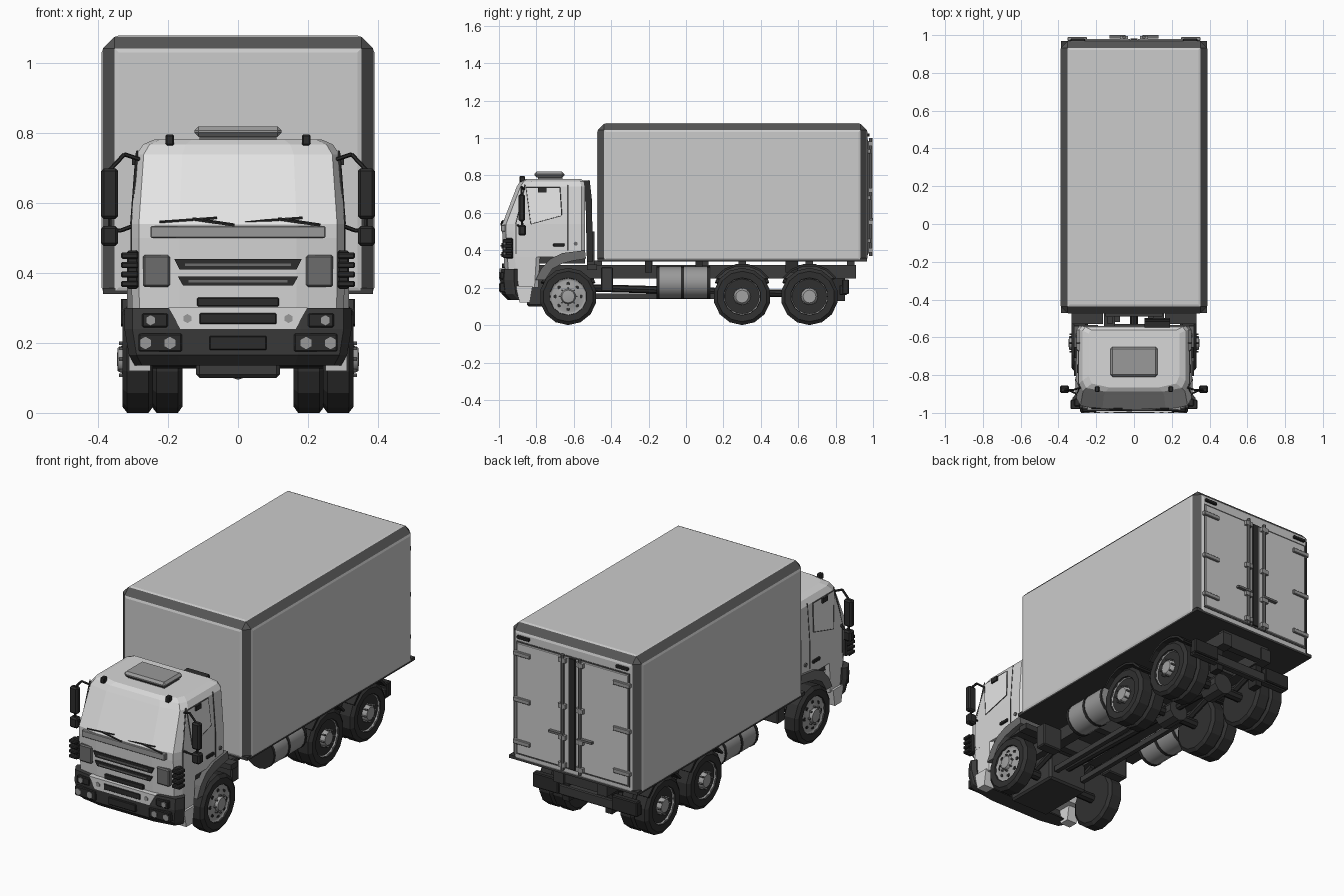
import bpy, bmesh, math
from mathutils import Vector, Matrix

if "Cube" in bpy.data.objects:
    bpy.data.objects.remove(bpy.data.objects["Cube"])


def material(name, r, g=None, b=None):
    m = bpy.data.materials.new(name)
    m.diffuse_color = (r, g if g is not None else r, b if b is not None else r, 1)
    m.use_nodes = True
    m.node_tree.nodes["Principled BSDF"].inputs["Base Color"].default_value = m.diffuse_color
    return m


WHITE = material("cab_white", 0.68)
PANEL = material("cargo_light_grey", 0.6)
GLASS = material("pale_glass", 0.78)
FRAME = material("frame_dark_grey", 0.09)
BLACK = material("trim_black", 0.025)
TYRE = material("tyre_black", 0.03)
CHASSIS = material("chassis_charcoal", 0.045)
MID = material("mid_grey", 0.15)
HATCH = material("soft_grey", 0.32)
METAL = material("rim_metal", 0.36)


# ---------- helpers ----------
def finish(name, bm, mats, mirror=False, smooth=False):
    bmesh.ops.recalc_face_normals(bm, faces=bm.faces)
    if mirror:  # copy to the other side of x = 0
        d = bmesh.ops.duplicate(bm, geom=bm.verts[:] + bm.edges[:] + bm.faces[:])["geom"]
        for v in [g for g in d if isinstance(g, bmesh.types.BMVert)]:
            v.co.x = -v.co.x
        bmesh.ops.reverse_faces(bm, faces=[g for g in d if isinstance(g, bmesh.types.BMFace)])
    me = bpy.data.meshes.new(name)
    bm.to_mesh(me)
    bm.free()
    for m in (mats if isinstance(mats, list) else [mats]):
        me.materials.append(m)
    if smooth:
        me.polygons.foreach_set("use_smooth", [True] * len(me.polygons))
        me.set_sharp_from_angle(angle=math.radians(35))
    ob = bpy.data.objects.new(name, me)
    bpy.context.collection.objects.link(ob)
    return ob


def box(name, x, y, z, mat, bevel=0.0, mirror=False):
    bm = bmesh.new()
    bmesh.ops.create_cube(bm, size=1)
    for v in bm.verts:
        v.co = [a[0] + (a[1] - a[0]) * (c + 0.5) for a, c in zip((x, y, z), v.co)]
    if bevel:
        bmesh.ops.bevel(bm, geom=bm.edges[:], offset=bevel, segments=1, affect='EDGES')
    return finish(name, bm, mat, mirror)


def prism(name, axis, pts, a, b, mat, mirror=False):
    """Extrude a 2D outline along x (points y,z) or y (points x,z)."""
    bm = bmesh.new()
    put = (lambda p, t: (t, p[0], p[1])) if axis == 'x' else (lambda p, t: (p[0], t, p[1]))
    A, B = [[bm.verts.new(put(p, t)) for p in pts] for t in (a, b)]
    bm.faces.new(A)
    bm.faces.new(B)
    for i in range(len(pts)):
        j = (i + 1) % len(pts)
        bm.faces.new((A[i], A[j], B[j], B[i]))
    return finish(name, bm, mat, mirror)


def rod(name, pts, r, mat, segs=6, mirror=False):
    """Straight cylinders joining a run of points."""
    bm = bmesh.new()
    for p, q in zip(pts, pts[1:]):
        p, q = Vector(p), Vector(q)
        rot = (q - p).to_track_quat('Z', 'Y').to_matrix().to_4x4()
        bmesh.ops.create_cone(bm, cap_ends=True, segments=segs, radius1=r, radius2=r, depth=(q - p).length,
                              matrix=Matrix.Translation((p + q) / 2) @ rot)
    return finish(name, bm, mat, mirror, segs > 8)


def lathe(name, prof, cy, cz, segs, mat, smooth=False):
    """Spin (x, radius) points around an x-parallel axle, on both sides."""
    bm = bmesh.new()
    rings = [[bm.verts.new((x, cy + r * math.sin(2 * math.pi * i / segs), cz - r * math.cos(2 * math.pi * i / segs)))
              for i in range(segs)] for x, r in prof]
    for A, B in zip(rings, rings[1:]):
        for i in range(segs):
            j = (i + 1) % segs
            bm.faces.new((A[i], A[j], B[j], B[i]))
    bm.faces.new(rings[0])
    bm.faces.new(rings[-1])
    return finish(name, bm, mat, True, smooth)


def shell(name, levels, mats, glass_level=None):
    """Loft chamfered horizontal sections: (z, half width, y front, y rear)."""
    bm = bmesh.new()
    rings = []
    for z, w, f, r in levels:
        half = [(w * .55, f), (w * .93, f + .02), (w, f + .06), (w, r - .02), (w * .95, r)]
        rings.append([bm.verts.new((x, y, z)) for x, y in half + [(-x, y) for x, y in half[::-1]]])
    for k, (A, B) in enumerate(zip(rings, rings[1:])):
        for i in range(10):
            j = (i + 1) % 10
            f = bm.faces.new((A[i], A[j], B[j], B[i]))
            if k == glass_level and i in (0, 8, 9):
                f.material_index = 1
    bm.faces.new(rings[0])
    bm.faces.new(rings[-1])
    return finish(name, bm, mats)


# ---------- cargo box: dark chamfered frame, light raised panels ----------
bm = bmesh.new()
bmesh.ops.create_cube(bm, size=1)
for v in bm.verts:
    v.co = (v.co.x * .772, .2475 + v.co.y * 1.437, .7115 + v.co.z * .729)
bmesh.ops.bevel(bm, geom=[e for e in bm.edges if max(v.co.z for v in e.verts) > .5],
                offset=.033, segments=1, affect='EDGES')
bm.normal_update()
panels = [f for f in bm.faces if max(abs(c) for c in f.normal) > .99 and f.normal.z > -.5]
bmesh.ops.inset_individual(bm, faces=panels, thickness=.016, depth=.004)
bm.normal_update()
for f in bm.faces:
    f.material_index = 0 if max(abs(c) for c in f.normal) > .93 and f.normal.z > -.5 else 1
finish("cargo_box", bm, [PANEL, FRAME])
box("cargo_floor", (-.387, .387), (-.472, .968), (.34, .358), CHASSIS)

# ---------- rear doors ----------
box("door_recess", (-.342, .342), (.965, .973), (.375, .992), FRAME)
box("rear_door", (.02, .335), (.965, .979), (.383, .985), PANEL, .003, True)
box("door_gasket", (-.018, .018), (.965, .983), (.383, .985), BLACK)
rod("lock_rod", [(.052, .988, .37), (.052, .988, 1.0)], .009, MID, 8, True)
for z in (.40, .55, .72, .97):
    box("rod_bracket", (.032, .075), (.975, .996), (z - .012, z + .012), HATCH, 0, True)
for z in (.45, .68, .93):
    box("door_hinge", (.25, .352), (.97, .99), (z - .012, z + .012), HATCH, .003, True)
box("lock_handle", (.045, .13), (.982, 1.0), (.56, .572), MID, 0, True)
box("top_marker_light", (.26, .335), (.966, .982), (1.008, 1.024), BLACK, .003, True)

# ---------- cab ----------
shell("cab", [(.365, .305, -.975, -.54), (.50, .305, -.983, -.54), (.54, .305, -.982, -.54),
              (.74, .29, -.905, -.54), (.768, .272, -.888, -.545), (.782, .24, -.865, -.56)], [WHITE, GLASS], 2)
shell("cab_lower_front", [(.2, .3, -.965, -.79), (.37, .305, -.975, -.78)], WHITE)
box("roof_hatch_base", (-.11, .11), (-.79, -.66), (.775, .795), MID)
box("roof_hatch", (-.125, .125), (-.81, -.65), (.79, .82), HATCH, .012)
box("roof_marker", (.183, .207), (-.89, -.86), (.765, .797), BLACK, .004, True)


def lean(ob):  # tilt flat side parts to follow the cab wall
    for v in ob.data.vertices:
        v.co.x -= math.copysign(max(0, v.co.z - .54) * .075, v.co.x)


window = [(-.855, .735), (-.675, .735), (-.665, .585), (-.83, .54)]
lean(prism("side_window", 'x', window, .302, .308, GLASS, True))
lean(rod("window_seal", [(.306, y, z) for y, z in window + window[:1]], .003, FRAME, 5, True))
lean(rod("door_seam", [(.305, -.63, .40), (.305, -.63, .54), (.305, -.63, .75)], .003, FRAME, 5, True))
lean(rod("door_front_seam", [(.304, -.91, .38), (.304, -.91, .54), (.304, -.86, .75)], .003, FRAME, 5, True))
box("door_handle", (.3, .315), (-.71, -.65), (.42, .437), BLACK, .003, True)
rod("fuel_cap", [(.3, -.59, .435), (.311, -.59, .435)], .011, MID, 8, True)
box("sun_visor_clip", (.29, .303), (-.79, -.745), (.71, .735), BLACK, 0, True)

# wipers
for dx in (0, .245):
    rod("wiper_blade", [(-.225 + dx, -.976, .546), (-.06 + dx, -.978, .558)], .004, BLACK, 5)
    rod("wiper_arm", [(-.13 + dx, -.982, .555), (-.01 + dx, -.988, .537)], .005, BLACK, 5)

# front panels and grille
box("cowl_panel", (-.25, .25), (-.989, -.95), (.5, .535), HATCH, .003)
for z, w, h in ((.425, .182, .015), (.377, .172, .013)):
    prism("grille_slot", 'y', [(-w, z + h), (w, z + h), (w - .015, z - h), (-w + .015, z - h)], -.987, -.95, BLACK)
    box("grille_bar", (-w + .03, w - .03), (-.991, -.96), (z - .004, z + .003), MID)
box("upper_vent", (-.117, .117), (-.984, -.95), (.304, .33), BLACK, .003)
box("corner_panel", (.195, .272), (-.982, -.94), (.36, .452), MID, .006, True)
box("corner_deflector", (.285, .318), (-.965, -.925), (.355, .465), BLACK, .005, True)
for i in range(4):
    box("deflector_fin", (.285, .335), (-.98, -.93), (.36 + i * .027, .378 + i * .027), BLACK, .004, True)

# mirrors
box("large_mirror", (.343, .392), (-.895, -.86), (.555, .70), BLACK, .008, True)
box("small_mirror", (.343, .392), (-.895, -.855), (.478, .535), BLACK, .008, True)
rod("mirror_arm", [(.28, -.865, .725), (.325, -.88, .74), (.367, -.88, .695), (.367, -.875, .5)], .006, BLACK, 6, True)
rod("mirror_lower_arm", [(.3, -.9, .535), (.335, -.885, .522), (.367, -.875, .52)], .006, BLACK, 6, True)

# ---------- bumper, lights ----------
shell("bumper", [(.135, .295, -.955, -.86), (.165, .312, -.985, -.89), (.24, .325, -.994, -.9),
                 (.30, .325, -.99, -.9)], CHASSIS)
prism("bumper_centre", 'y', [(-.2, .302), (.2, .302), (.165, .24), (-.165, .24)], -.997, -.95, WHITE)
box("lower_vent", (-.11, .11), (-1.0, -.97), (.254, .286), BLACK, .003)
box("plate_holder", (-.082, .082), (-1.0, -.97), (.18, .22), BLACK, .003)
box("upper_lamp_housing", (.2, .275), (-.994, -.95), (.245, .285), BLACK, .004, True)
box("lower_lamp_housing", (.16, .285), (-.997, -.95), (.175, .227), BLACK, .004, True)
for x, z, r in ((.25, .265, .016), (.195, .2, .018), (.265, .2, .018), (.145, .27, .013)):
    rod("lamp", [(x, -.96, z), (x, -1.0, z)], r, HATCH, 6, True)
prism("cab_step", 'x', [(-.91, .21), (-.82, .21), (-.835, .12), (-.89, .12)], .25, .312, WHITE, True)
prism("front_fender", 'x', [(-.805, .24), (-.775, .30), (-.725, .355), (-.66, .385), (-.54, .4), (-.535, .355),
                            (-.6, .345), (-.66, .33), (-.715, .30), (-.755, .24)], .19, .318, MID, True)
box("cab_floor", (-.29, .29), (-.93, -.54), (.33, .368), CHASSIS)
prism("air_intake", 'x', [(-.57, .77), (-.515, .775), (-.503, .67), (-.498, .34), (-.53, .34), (-.537, .66),
                          (-.565, .66)], .055, .19, BLACK)
box("cab_rear_post", (-.14, -.115), (-.53, -.49), (.3, .5), CHASSIS)

# ---------- chassis ----------
box("chassis_rail", (.1, .16), (-.9, .91), (.25, .322), CHASSIS, 0, True)
for y in (-.47, -.2, .1, .3, .57, .66, .88):
    box("cross_member", (-.15, .15), (y - .02, y + .02), (.255, .345), CHASSIS)
for y in (-.2, .07, .55, .58):
    box("body_mount", (.1, .2), (y - .018, y + .018), (.28, .345), BLACK, 0, True)
box("engine_pan", (-.12, .12), (-.85, -.53), (.1, .28), CHASSIS, .01)
rod("drive_shaft", [(0, -.55, .2), (0, .66, .165)], .02, BLACK, 8)
box("long_brace", (.075, .1), (-.52, .3), (.14, .17), CHASSIS, 0, True)
box("rear_guard_deck", (.165, .33), (-.53, -.475), (.295, .325), CHASSIS, 0, True)
box("battery_box", (.16, .28), (-.455, -.39), (.18, .31), CHASSIS, .006, True)
rod("fuel_tank", [(.24, -.155, .228), (.24, .13, .228)], .085, HATCH, 16, True)
for y in (-.15, -.02, .12):
    rod("tank_strap", [(.24, y - .008, .228), (.24, y + .008, .228)], .088, BLACK, 16, True)

# rear underrun guard and lamps
box("rear_bumper", (-.31, .31), (.82, .86), (.16, .215), CHASSIS, .005)
box("rear_bumper_stay", (.11, .15), (.79, .85), (.13, .26), BLACK, 0, True)
box("tail_lamp", (.16, .315), (.835, .872), (.165, .245), BLACK, .005, True)

# ---------- wheels ----------
R = .153
tyre = [(.243, .095), (.243, .135), (.256, R), (.317, R), (.331, .135), (.329, .1), (.315, .097)]
front_rim = [(.25, .1), (.326, .103), (.317, .092), (.316, .085), (.327, .055), (.329, .04), (.344, .034), (.346, .015)]
rear_rim = [(.25, .1), (.326, .103), (.314, .092), (.288, .082), (.293, .05), (.33, .042), (.338, .034), (.338, .015)]
for y, rim in ((-.63, front_rim), (.30, rear_rim), (.66, rear_rim)):
    lathe("tyre", tyre, y, R, 14, TYRE)
    lathe("wheel_rim", rim, y, R, 20, METAL, True)
    front = y < 0
    xf = .322 if front else .291
    for i in range(8):
        a = math.pi * i / 4
        c, s = math.cos(a), math.sin(a)
        rod("rim_hole", [(xf - .01, y + .068 * c, R + .068 * s), (xf + .002, y + .068 * c, R + .068 * s)],
            .011, BLACK, 6, True)
        rod("wheel_bolt", [(xf, y + .046 * c, R + .046 * s), (.341, y + .046 * c, R + .046 * s)],
            .005, MID, 5, True)
    rod("axle", [(-.26, y, R), (.26, y, R)], .026, BLACK, 8)
    rod("leaf_spring", [(.13, y - .14, .24), (.13, y, .19), (.13, y + .14, .24)], .016, BLACK, 6, True)
    if not front:
        lathe("inner_tyre", [(x - .084, r) for x, r in tyre], y, R, 14, TYRE)
        rod("differential", [(0, y - .06, R), (0, y + .06, R)], .058, CHASSIS, 10)
        arc = [math.radians(a) for a in range(35, 146, 22)]  # mudguard over the dual tyres
        outline = [(y + r * math.cos(a), R + r * math.sin(a)) for r, seq in ((.176, arc), (.164, arc[::-1])) for a in seq]
        prism("rear_mudguard", 'x', outline, .165, .335, BLACK, True)
